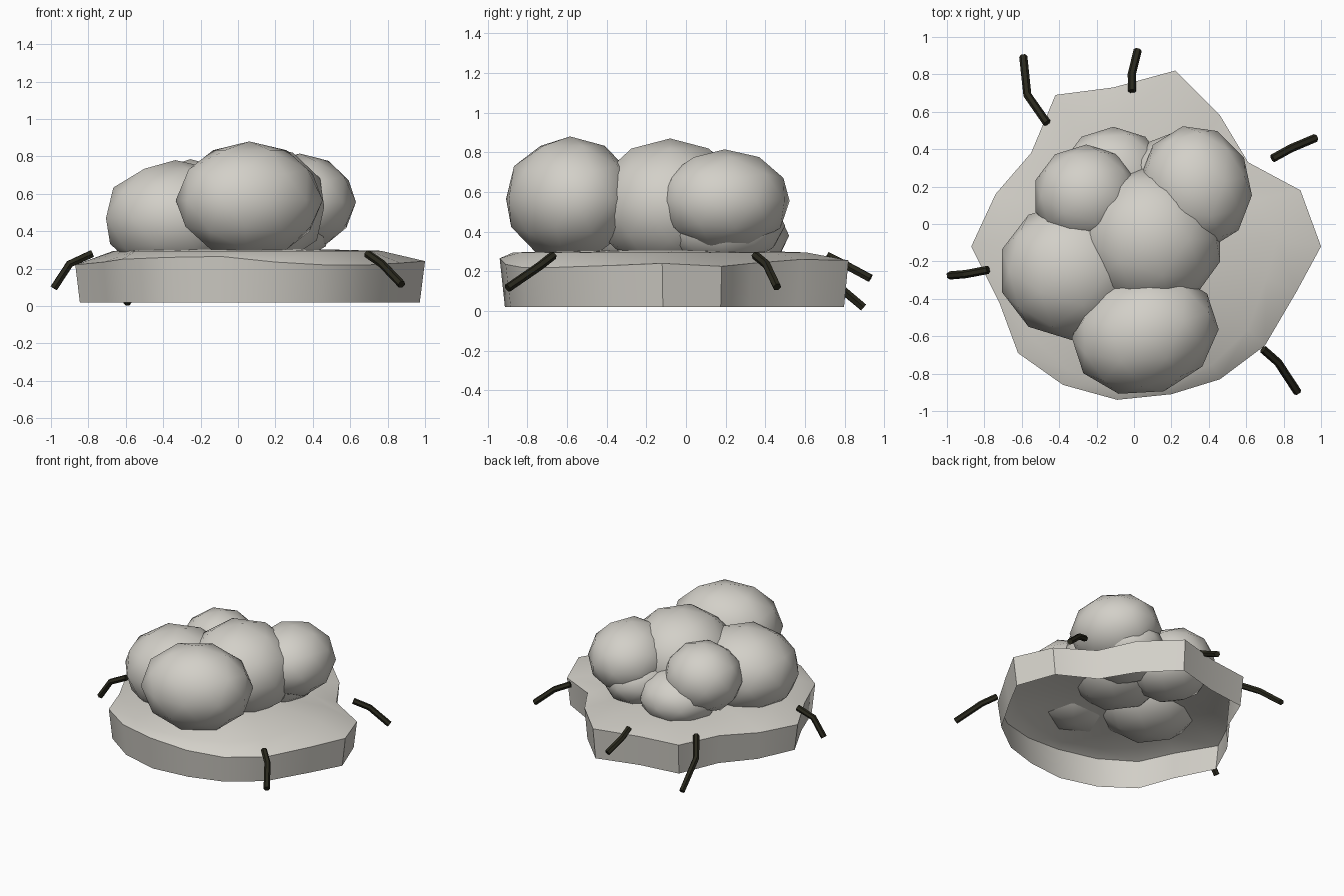
import bpy, bmesh, math
from mathutils import Matrix, Vector

if "Cube" in bpy.data.objects:
    bpy.data.objects.remove(bpy.data.objects["Cube"])


def material(name, rgb):
    m = bpy.data.materials.new(name)
    m.use_nodes = True
    m.diffuse_color = (*rgb, 1)
    m.node_tree.nodes["Principled BSDF"].inputs["Base Color"].default_value = (*rgb, 1)
    return m


STONE = material("warm grey", (0.65, 0.63, 0.58))
DARK = material("dark olive", (0.022, 0.021, 0.012))


def finish(bm, name, mat, angle):
    mesh = bpy.data.meshes.new(name)
    bm.normal_update()
    bm.to_mesh(mesh)
    bm.free()
    ob = bpy.data.objects.new(name, mesh)
    mesh.materials.append(mat)
    bpy.context.collection.objects.link(ob)
    bpy.ops.object.select_all(action='DESELECT')
    ob.select_set(True)
    bpy.context.view_layer.objects.active = ob
    bpy.ops.object.shade_smooth_by_angle(angle=math.radians(angle))


# Base: irregular shell, open underneath; rim points run counter-clockwise
rim = [(0.22, 0.82, 0.255), (-0.11, 0.73, 0.25), (-0.42, 0.69, 0.25), (-0.55, 0.38, 0.24),
       (-0.74, 0.16, 0.23), (-0.87, -0.12, 0.22), (-0.72, -0.42, 0.235), (-0.62, -0.69, 0.25),
       (-0.38, -0.86, 0.26), (-0.09, -0.94, 0.265), (0.20, -0.91, 0.235), (0.46, -0.83, 0.22),
       (0.70, -0.65, 0.22), (0.87, -0.36, 0.23), (1.0, -0.12, 0.24), (0.89, 0.18, 0.225),
       (0.61, 0.33, 0.24), (0.46, 0.58, 0.26)]


def crest(x, y):
    # The raised crest sits closer to the rim towards the front
    scale = 0.74 + 0.2 * max(0, -y)
    return x * scale, y * scale, 0.295


bm = bmesh.new()
rings = [[bm.verts.new((x * 0.972, y * 0.972, 0.02)) for x, y, z in rim],
         [bm.verts.new(p) for p in rim],
         [bm.verts.new(crest(x, y)) for x, y, z in rim]]
n = len(rim)
for low, high in zip(rings, rings[1:]):
    for i in range(n):
        j = (i + 1) % n
        bm.faces.new((low[i], low[j], high[j], high[i]))
centre = bm.verts.new((0, 0, 0.315))
for i in range(n):
    bm.faces.new((rings[-1][i], rings[-1][(i + 1) % n], centre))
finish(bm, "base_shell", STONE, 38)

# Boulders: smooth low-poly lumps, each with a centre, radii and turn in degrees
boulders = {
    "front_boulder": ((0.06, -0.585, 0.565), (0.40, 0.325, 0.315), 18),
    "right_boulder": ((-0.335, -0.25, 0.47), (0.39, 0.37, 0.31), 0),
    "middle_boulder": ((0.09, -0.08, 0.53), (0.39, 0.39, 0.34), 0),
    "left_rear_boulder": ((0.33, 0.195, 0.555), (0.30, 0.335, 0.26), 12),
    "right_rear_boulder": ((-0.255, 0.15, 0.53), (0.285, 0.275, 0.255), 0),
    "low_right_rear_boulder": ((-0.11, 0.24, 0.38), (0.29, 0.28, 0.20), 0),
    "low_left_rear_boulder": ((0.24, 0.18, 0.43), (0.27, 0.32, 0.21), 0),
}
for name, (pos, radii, turn) in boulders.items():
    bm = bmesh.new()
    bmesh.ops.create_icosphere(bm, subdivisions=2, radius=1)
    bm.transform(Matrix.LocRotScale(pos, Matrix.Rotation(math.radians(turn), 3, 'Z'), radii))
    finish(bm, name, STONE, 60)

# Legs: thin bent six-sided rods
legs = {
    "right_rear_leg": ((-0.465, 0.54, 0.28), (-0.57, 0.69, 0.19), (-0.592, 0.895, 0.018)),
    "rear_leg": ((-0.01, 0.71, 0.28), (-0.012, 0.80, 0.235), (0.02, 0.93, 0.165)),
    "left_rear_leg": ((0.74, 0.35, 0.28), (0.84, 0.405, 0.235), (0.97, 0.46, 0.12)),
    "left_front_leg": ((0.69, -0.67, 0.28), (0.77, -0.74, 0.225), (0.875, -0.90, 0.115)),
    "right_front_leg": ((-0.78, -0.245, 0.28), (-0.90, -0.268, 0.225), (-0.985, -0.275, 0.095)),
}
for name, path in legs.items():
    pts = [Vector(p) for p in path]
    bm = bmesh.new()
    loops = []
    for i, p in enumerate(pts):
        along = (pts[min(i + 1, 2)] - pts[max(i - 1, 0)]).normalized()
        side = along.cross(Vector((0, 0, 1))).normalized()
        up = side.cross(along)
        loops.append([bm.verts.new(p + 0.022 * (side * math.cos(k * math.pi / 3)
                                                + up * math.sin(k * math.pi / 3)))
                      for k in range(6)])
    for a, b in zip(loops, loops[1:]):
        for k in range(6):
            bm.faces.new((a[k], a[(k + 1) % 6], b[(k + 1) % 6], b[k]))
    bm.faces.new(loops[0])
    bm.faces.new(loops[-1])
    bmesh.ops.recalc_face_normals(bm, faces=bm.faces[:])
    finish(bm, name, DARK, 30)
